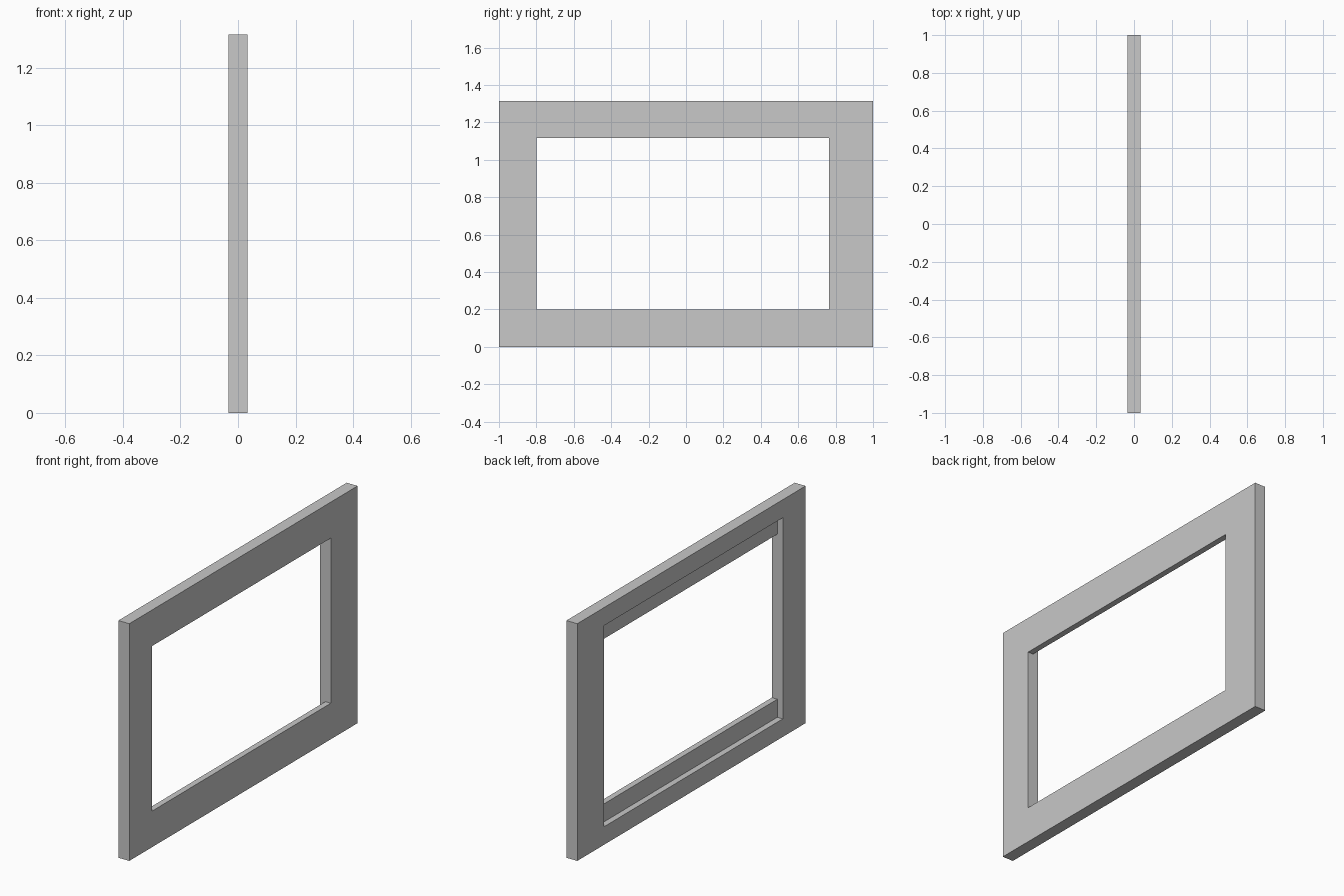
import bpy
import bmesh

cube = bpy.data.objects.get("Cube")
if cube:
    bpy.data.objects.remove(cube, do_unlink=True)

# Plain grey material
grey = bpy.data.materials.new("plain_grey")
grey.use_nodes = True
colour = (0.58, 0.58, 0.58, 1.0)
grey.diffuse_color = colour
grey.node_tree.nodes["Principled BSDF"].inputs["Base Color"].default_value = colour

# Overall size and opening
HALF = 0.0333
HEIGHT = 1.315
Y0, Y1 = -0.80, 0.765
Z0, Z1 = 0.20, 1.115
RABBET = 0.10


def box(name, low, high):
    """Box between two opposite corners."""
    bm = bmesh.new()
    bmesh.ops.create_cube(bm, size=1)
    for v in bm.verts:
        v.co = [h if c > 0 else l for c, l, h in zip(v.co, low, high)]
    mesh = bpy.data.meshes.new(name)
    bm.to_mesh(mesh)
    bm.free()
    mesh.materials.append(grey)
    obj = bpy.data.objects.new(name, mesh)
    bpy.context.collection.objects.link(obj)
    return obj


# Solid panel that becomes the frame
frame = box("rebated_frame", (-HALF, -1, 0), (HALF, 1, HEIGHT))

# Through opening, and a taller recess reaching half the thickness from -x
cutters = [
    box("opening_cutter", (-1, Y0, Z0), (1, Y1, Z1)),
    box("recess_cutter", (-1, Y0, Z0 - RABBET), (0, Y1, Z1 + RABBET)),
]
for cutter in cutters:
    cutter.hide_render = True
    cutter.hide_viewport = True
    cut = frame.modifiers.new(cutter.name, 'BOOLEAN')
    cut.operation = 'DIFFERENCE'
    cut.solver = 'EXACT'
    cut.object = cutter

# Bake the cuts into the frame and drop the cutters
bpy.context.view_layer.update()
depsgraph = bpy.context.evaluated_depsgraph_get()
baked = bpy.data.meshes.new_from_object(frame.evaluated_get(depsgraph))
frame.modifiers.clear()
frame.data = baked
for cutter in cutters:
    bpy.data.objects.remove(cutter, do_unlink=True)
